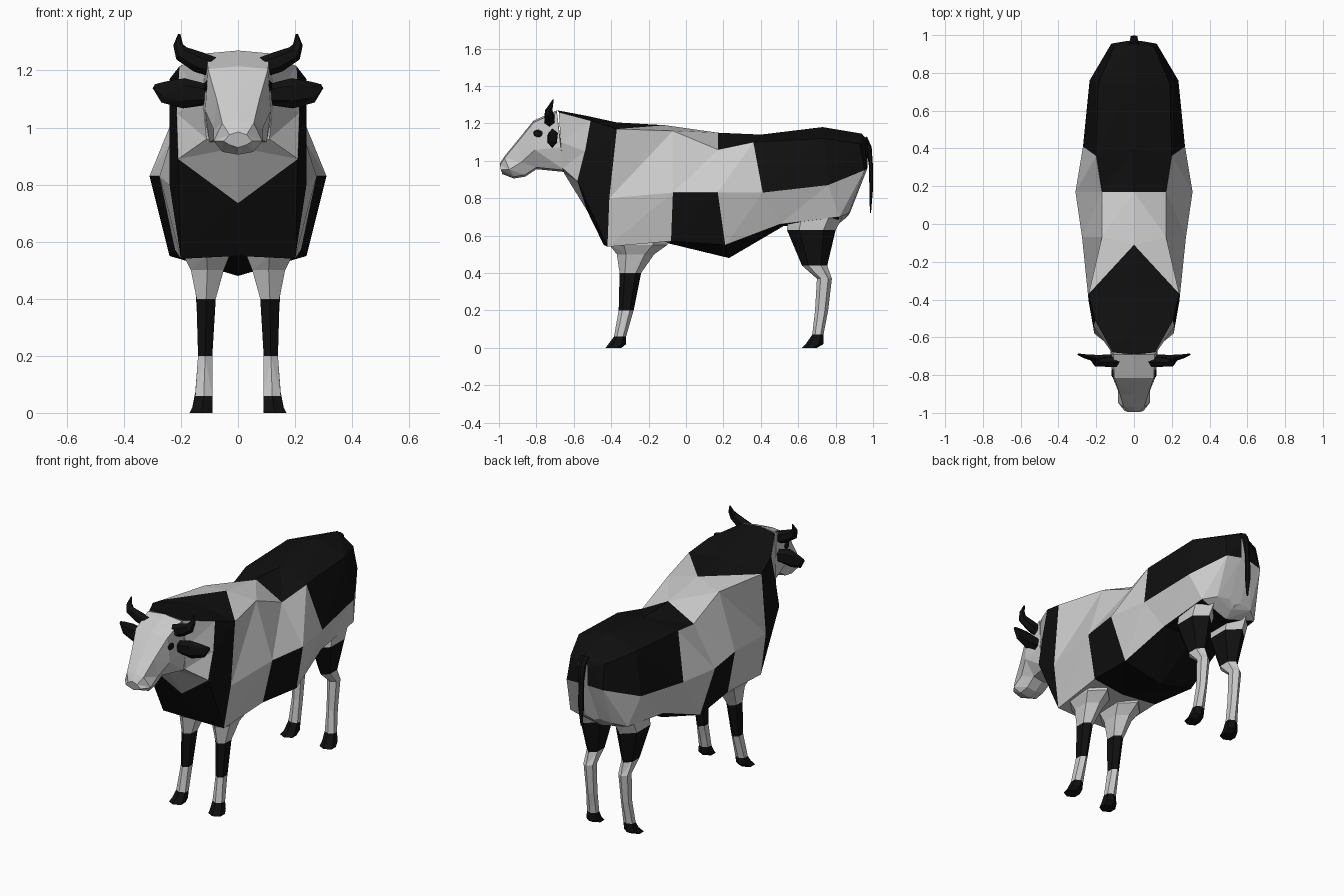
import bpy, bmesh
from math import cos, sin, pi
from mathutils import Vector

if "Cube" in bpy.data.objects:
    bpy.data.objects.remove(bpy.data.objects["Cube"])

white = bpy.data.materials.new("white_hide")
white.diffuse_color = (0.8, 0.8, 0.8, 1)
white.use_nodes = True
white.node_tree.nodes["Principled BSDF"].inputs["Base Color"].default_value = white.diffuse_color
black = bpy.data.materials.new("black_hide")
black.diffuse_color = (0.005, 0.005, 0.005, 1)
black.use_nodes = True
black.node_tree.nodes["Principled BSDF"].inputs["Base Color"].default_value = black.diffuse_color


def loft(name, rings, is_black, caps=True):
    """Skin a list of equal rings; is_black(segment, panel, triangle) paints it."""
    bm = bmesh.new()
    loops = [[bm.verts.new(p) for p in r] for r in rings]
    n = len(rings[0])
    for s, (a, b) in enumerate(zip(loops, loops[1:])):
        for i in range(n):
            j = (i + 1) % n
            if i < n // 2:
                panel, p, q = i, i, j
            else:
                panel, p, q = n - 1 - i, j, i
            for t, f in enumerate(((a[p], a[q], b[p]), (a[q], b[q], b[p]))):
                face = bm.faces.new(f)
                face.material_index = int(is_black(s, panel, t))
    if caps:
        for ring, s in ((loops[0], 0), (loops[-1], len(loops) - 2)):
            bm.faces.new(ring).material_index = int(is_black(s, n // 2 - 1, 0))
    bmesh.ops.recalc_face_normals(bm, faces=bm.faces[:])
    mesh = bpy.data.meshes.new(name)
    bm.to_mesh(mesh)
    bm.free()
    mesh.materials.append(white)
    mesh.materials.append(black)
    ob = bpy.data.objects.new(name, mesh)
    bpy.context.collection.objects.link(ob)
    return ob


def mirrored_ring(top, upper, mid, low, bottom):
    """Half section (centre points are y, z; side points are x, y, z) to full ring."""
    half = [Vector(p) for p in (upper, mid, low)]
    other = [Vector((-p.x, p.y, p.z)) for p in reversed(half)]
    return [Vector((0, *top))] + half + [Vector((0, *bottom))] + other


def all_black(s, p, t):
    return True


# Body: neck, shoulders, barrel and rump
body = [
    mirrored_ring((-.69, 1.27), (.11, -.68, 1.26), (.125, -.67, 1.1), (.11, -.66, .96), (-.65, .93)),
    mirrored_ring((-.53, 1.24), (.205, -.51, 1.215), (.215, -.54, 1.05), (.21, -.58, .89), (-.53, .735)),
    mirrored_ring((-.37, 1.205), (.24, -.37, 1.17), (.24, -.41, .80), (.2, -.42, .54), (-.44, .55)),
    mirrored_ring((-.11, 1.19), (.17, -.07, 1.16), (.275, -.07, .83), (.22, -.08, .57), (-.10, .56)),
    mirrored_ring((.17, 1.15), (.17, .17, 1.06), (.31, .17, .83), (.24, .21, .55), (.23, .48)),
    mirrored_ring((.40, 1.14), (.20, .36, 1.10), (.27, .41, .83), (.20, .50, .66), (.52, .65)),
    mirrored_ring((.73, 1.18), (.19, .74, 1.12), (.235, .76, .87), (.19, .82, .70), (.80, .65)),
    mirrored_ring((.94, 1.145), (.11, .93, 1.09), (.12, .955, .95), (.12, .87, .72), (.85, .69)),
    mirrored_ring((.97, 1.11), (.03, .97, 1.08), (.03, .97, .96), (.04, .88, .73), (.87, .71)),
]
patches = [{0}, {0, 1, 2, 3}, set(), {2, 3}, {0, 3}, {0, 1, 3}, {0, 1}, {0, 1}]
loft("body", body, lambda s, p, t: p in patches[s] or (s == 2 and p == 0 and t == 0))

# Head: y, z, half width of the top; y, z, half width of the jaw; cheek half width
head = []
for yt, zt, wt, yb, zb, wb, wm in (
        (-.69, 1.27, .11, -.65, .94, .10, .125),
        (-.815, 1.215, .105, -.80, .955, .06, .115),
        (-.90, 1.11, .075, -.86, .915, .055, .085),
        (-.97, 1.025, .055, -.92, .905, .055, .085),
        (-.995, .985, .03, -.985, .93, .03, .05)):
    head.append(mirrored_ring((yt, zt), (wt, yt, zt - .01),
                              (wm, (yt + yb) / 2, zt * .4 + zb * .6),
                              (wb, yb, zb + .01), (yb, zb)))
loft("head", head, lambda s, p, t: False)


def leg(name, side, sections, dark):
    rings = []
    for z, y0, y1, x0, x1 in sections:
        cx, cy, rx, ry = (x0 + x1) / 2, (y0 + y1) / 2, (x1 - x0) / 1.732, (y1 - y0) / 2
        rings.append([Vector((side * (cx + rx * sin(k * pi / 3)),
                              cy + ry * cos(k * pi / 3), z)) for k in range(6)])
    loft(name, rings, lambda s, p, t: s in dark)


def tube(name, path, normal, sides=6):
    """Tapered tube; each station is (point, radius in the bend, radius along normal)."""
    pts = [Vector(p) for p, _, _ in path]
    nrm = Vector(normal)
    rings = []
    for i, (_, ra, rb) in enumerate(path):
        tan = (pts[min(i + 1, len(pts) - 1)] - pts[max(i - 1, 0)]).normalized()
        across = tan.cross(nrm).normalized()
        rings.append([pts[i] + across * ra * cos(2 * pi * k / sides)
                      + nrm * rb * sin(2 * pi * k / sides) for k in range(sides)])
    return loft(name, rings, all_black)


front_sections = [(.64, -.41, -.09, .04, .195), (.55, -.41, -.10, .03, .19),
                  (.50, -.37, -.17, .05, .165), (.40, -.355, -.24, .078, .145),
                  (.20, -.36, -.28, .09, .14), (.06, -.385, -.32, .09, .15),
                  (.02, -.415, -.32, .09, .16), (0, -.43, -.345, .09, .17)]
hind_sections = [(.74, .55, .86, .04, .19), (.63, .54, .80, .05, .19),
                 (.44, .62, .755, .08, .15), (.37, .70, .78, .085, .145),
                 (.20, .69, .76, .09, .14), (.07, .675, .735, .09, .15),
                 (.02, .64, .735, .09, .16), (0, .62, .70, .09, .17)]

for tag, sd in (("left", -1), ("right", 1)):
    # Legs with dark bands and hooves
    leg("front_leg_" + tag, sd, front_sections, {3, 5, 6})
    leg("hind_leg_" + tag, sd, hind_sections, {1, 5, 6})
    # Horns
    tube("horn_" + tag, [((sd * .08, -.73, 1.21), .035, .03), ((sd * .14, -.73, 1.23), .037, .03),
                         ((sd * .198, -.735, 1.26), .028, .022), ((sd * .21, -.725, 1.29), .017, .015),
                         ((sd * .206, -.71, 1.328), .004, .004)], (0, 1, 0))
    # Ears
    tube("ear_" + tag, [((sd * .10, -.715, 1.115), .035, .03), ((sd * .19, -.715, 1.12), .053, .025),
                        ((sd * .26, -.70, 1.125), .038, .012), ((sd * .295, -.69, 1.145), .008, .005)],
         (0, 1, 0))
    # Eyes
    bpy.ops.mesh.primitive_ico_sphere_add(subdivisions=1, radius=1, location=(sd * .107, -.79, 1.145))
    eye = bpy.context.object
    eye.name = "eye_" + tag
    eye.scale = (.015, .03, .024)
    eye.data.materials.append(black)

# Tail
tube("tail", [((0, .95, 1.12), .02, .03), ((0, .978, 1.07), .015, .022), ((0, .988, .98), .011, .016),
              ((0, .99, .84), .009, .02), ((0, .986, .72), .003, .006)], (1, 0, 0))
